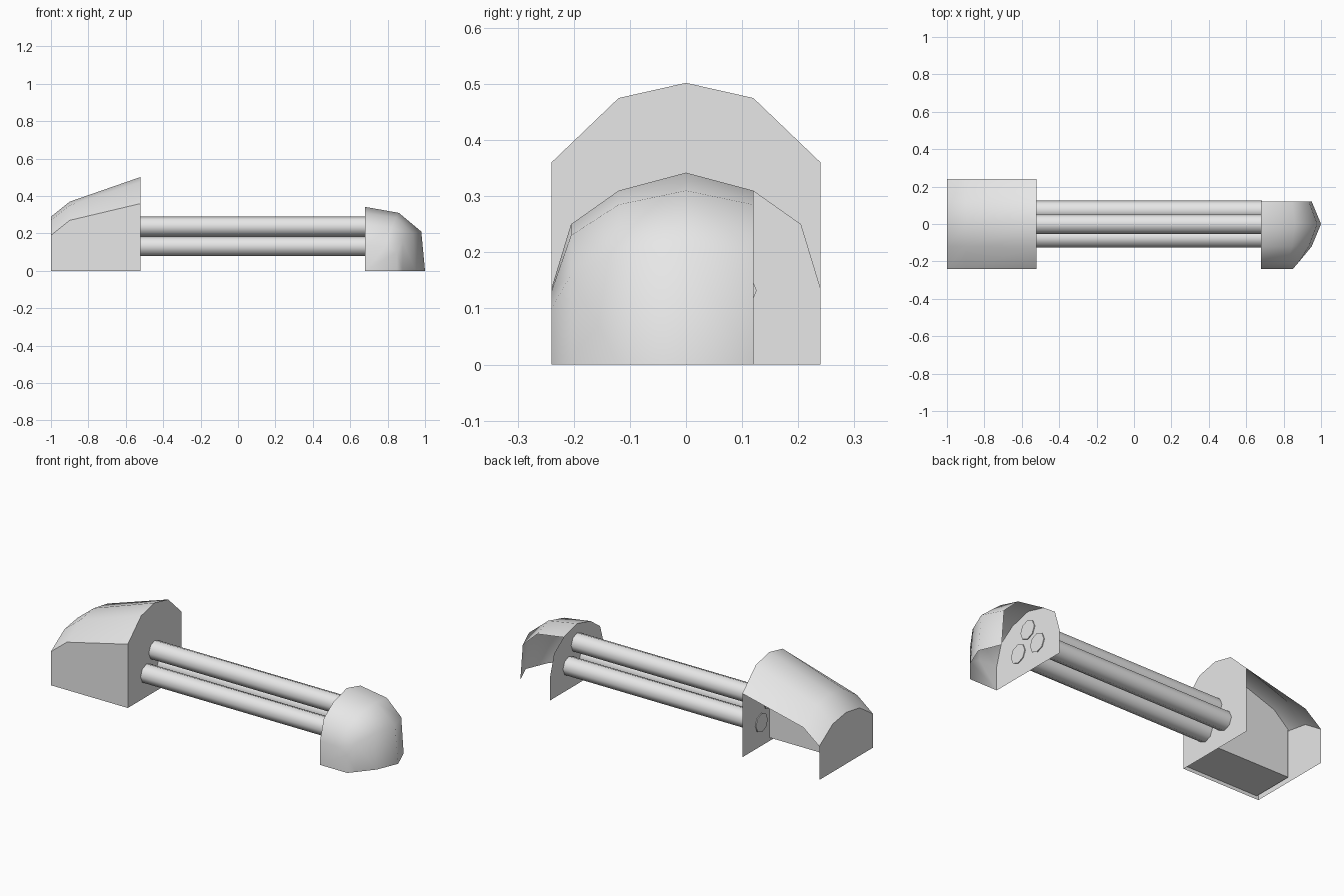
import bpy, bmesh, math
from mathutils import Matrix

old = bpy.data.objects.get("Cube")
if old:
    bpy.data.objects.remove(old, do_unlink=True)

grey = bpy.data.materials.new("light_grey")
grey.use_nodes = True
colour = (0.8, 0.8, 0.8, 1)
grey.diffuse_color = colour
grey.node_tree.nodes["Principled BSDF"].inputs["Base Color"].default_value = colour


def finish(name, bm, angle, recalc=True):
    bmesh.ops.remove_doubles(bm, verts=bm.verts, dist=0.0005)
    if recalc:
        bmesh.ops.recalc_face_normals(bm, faces=bm.faces)
    mesh = bpy.data.meshes.new(name)
    bm.to_mesh(mesh)
    bm.free()
    mesh.materials.append(grey)
    obj = bpy.data.objects.new(name, mesh)
    bpy.context.collection.objects.link(obj)
    bpy.ops.object.select_all(action='DESELECT')
    obj.select_set(True)
    bpy.context.view_layer.objects.active = obj
    bpy.ops.object.shade_smooth_by_angle(angle=math.radians(angle))
    return obj


def face(bm, points):
    return bm.faces.new([bm.verts.new(p) for p in points])


def loft(bm, rows):
    for a, b in zip(rows, rows[1:]):
        for i in range(len(a) - 1):
            face(bm, [a[i], a[i + 1], b[i + 1], b[i]])


# Rear housing: arched roof, closed ends, one side wall, open far side
W = 0.24
stations = [(-1.0, 0.19, 0.27, 0.29), (-0.9, 0.27, 0.35, 0.37), (-0.52, 0.36, 0.475, 0.502)]
arches = [[(x, -W, e), (x, -W / 2, s), (x, 0, t), (x, W / 2, s), (x, W, e)]
          for x, e, s, t in stations]
bm = bmesh.new()
loft(bm, arches)
for arch in (arches[0], arches[-1]):
    x = arch[0][0]
    face(bm, [(x, -W, 0)] + arch + [(x, W, 0)])
face(bm, [(-1, -W, 0)] + [a[0] for a in arches] + [(-0.52, -W, 0)])
finish("rear_housing", bm, 40)

# Inner partition and floor inside the housing
bm = bmesh.new()
FLOOR = 0.02
face(bm, [(-0.99, 0, FLOOR), (-0.99, 0, 0.29)] + [a[2] for a in arches[1:]] + [(-0.52, 0, FLOOR)])
face(bm, [(-0.99, -W, FLOOR), (-0.99, 0, FLOOR), (-0.52, 0, FLOOR), (-0.52, -W, FLOOR)])
finish("inner_partition", bm, 30)

# Nose: columns of (x, z) points running from the back plate to the ground
columns = [
    (-0.24, [(0.68, 0.135), (0.79, 0.13), (0.85, 0.1), (0.85, 0)]),
    (-0.205, [(0.68, 0.25), (0.82, 0.23), (0.88, 0.16), (0.88, 0)]),
    (-0.12, [(0.68, 0.31), (0.845, 0.285), (0.935, 0.2), (0.95, 0)]),
    (0, [(0.68, 0.342), (0.86, 0.31), (0.98, 0.21), (1.0, 0)]),
]
columns.append((0.12, columns[2][1]))
rows = [[(x, y, z) for x, z in path] for y, path in columns]
bm = bmesh.new()
loft(bm, rows)
face(bm, rows[0] + [(0.68, -W, 0)])
finish("nose_shell", bm, 60)

# Back plate of the nose, mirrored from one half of its outline
half = [(0.24, 0), (0.24, 0.135), (0.205, 0.25), (0.12, 0.31)]
outline = [(-y, z) for y, z in half] + [(0, 0.342)] + half[::-1]
bm = bmesh.new()
face(bm, [(0.68, y, z) for y, z in outline])
finish("nose_back_plate", bm, 30)

# Three connecting rods in a triangle
rods = {"top_rod": (0, 0.237), "front_rod": (-0.073, 0.132), "back_rod": (0.073, 0.132)}
for name, (y, z) in rods.items():
    bm = bmesh.new()
    bmesh.ops.create_cone(bm, cap_ends=True, segments=8, radius1=0.053, radius2=0.053,
                          depth=1.21, matrix=Matrix.Translation((0.08, y, z))
                          @ Matrix.Rotation(math.pi / 2, 4, 'Y'))
    finish(name, bm, 50)
